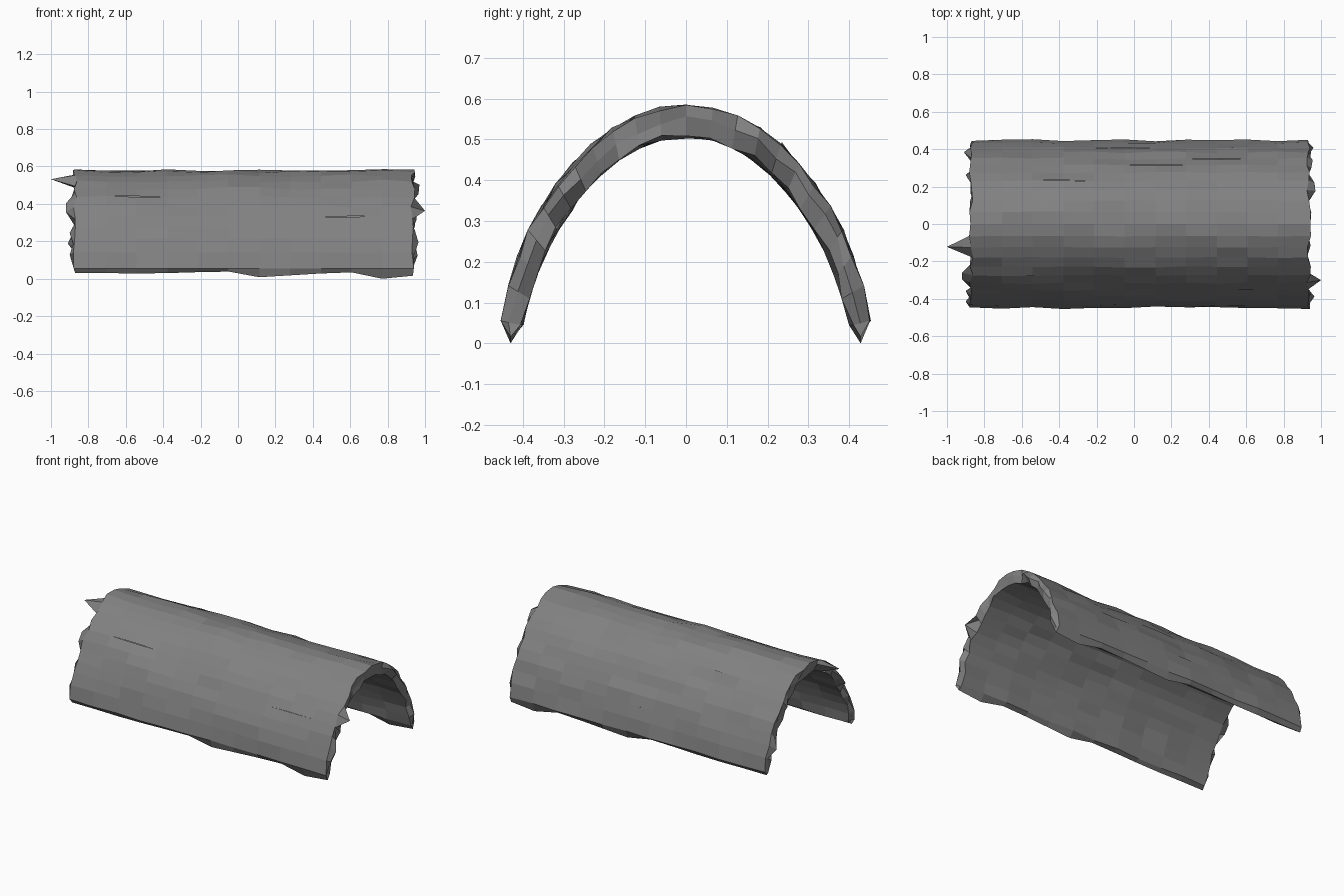
import bpy, bmesh, random

if "Cube" in bpy.data.objects:
    bpy.data.objects.remove(bpy.data.objects["Cube"])

random.seed(7)

# Half cross-sections (y, z), from crown down to the foot
OUTER = [(0, .578), (.065, .572), (.125, .552), (.18, .523), (.23, .483), (.275, .437),
         (.315, .387), (.35, .333), (.382, .275), (.408, .213), (.43, .14), (.448, .055)]
INNER = [(0, .510), (.06, .505), (.115, .484), (.165, .454), (.21, .418), (.248, .376),
         (.282, .331), (.315, .281), (.345, .227), (.368, .17), (.388, .11), (.405, .045)]
TIP_Z = [.03, .03, .028, .03, .035, .038, .008, .018, .028, .034, .0, .016]
STATIONS = 12
X0, X1 = -.87, .935


def mirrored(half):
    return [(-y, z) for y, z in half[:0:-1]] + half


def jitter(p, amount):
    # Push a profile point along the direction away from the log's axis
    y, z = p
    k = 1 + random.uniform(-amount, amount)
    return y * k, .05 + (z - .05) * k


outer, inner = mirrored(OUTER), mirrored(INNER)
n = len(outer)
bm = bmesh.new()

# Bark shell: one closed ring per station
rings = []
for i in range(STATIONS):
    end = i in (0, STATIONS - 1)
    x = X0 + (X1 - X0) * i / (STATIONS - 1)

    def vert(p, amount):
        y, z = jitter(p, amount)
        return bm.verts.new((x + (random.uniform(-.012, .012) if end else 0), y, z))

    out = [vert(p, .016) for p in outer]
    inn = [vert(p, .018) for p in inner]
    left = bm.verts.new((x, -.43, TIP_Z[i]))
    right = bm.verts.new((x, .428, TIP_Z[i]))
    rings.append((out, inn, left, right))

loops = [o + [r] + inn[::-1] + [l] for o, inn, l, r in rings]
for a, b in zip(loops, loops[1:]):
    for j in range(len(a)):
        k = (j + 1) % len(a)
        bm.faces.new((a[j], a[k], b[k], b[j]))

# Broken ends: a ragged ridge of splinters between outer and inner rim
SPLINTERS = {-1: {9: .13, 6: .05, 5: .05, 3: .03, 1: .03, 16: .03, 20: .04},
             1: {5: .065, 2: .03, 14: .035, 15: .03, 18: .02, 21: .025}}
for ring, side in ((rings[0], -1), (rings[-1], 1)):
    out, inn, left, right = ring
    ridge = [left]
    for j in range(n):
        p = out[j].co.lerp(inn[j].co, random.uniform(.3, .6))
        p.x = (X0 if side < 0 else X1) + side * SPLINTERS[side].get(j, random.uniform(-.01, .014))
        ridge.append(bm.verts.new(p))
    ridge.append(right)
    for rim in (out, inn):
        bm.faces.new((left, ridge[1], rim[0]))
        bm.faces.new((right, rim[-1], ridge[-2]))
        for j in range(n - 1):
            bm.faces.new((rim[j], ridge[j + 1], ridge[j + 2], rim[j + 1]))

bmesh.ops.recalc_face_normals(bm, faces=bm.faces)

# Thin lengthwise cracks: split two edges and pull the lips slightly apart
for i, j in ((2, 6), (6, 17), (5, 20), (9, 4), (3, 15), (8, 18)):
    path = [rings[k][0][j] for k in (i - 1, i, i + 1)]
    mid = path[1].co.copy()
    edges = [bm.edges.get((path[0], path[1])), bm.edges.get((path[1], path[2]))]
    bmesh.ops.split_edges(bm, edges=edges)
    lips = [v for v in bm.verts if (v.co - mid).length < 1e-6]
    if len(lips) > 1:
        lips[0].co.y *= 1.012
        lips[0].co.z *= 1.012

mesh = bpy.data.meshes.new("hollow_log_bark")
bm.to_mesh(mesh)
bm.free()
log = bpy.data.objects.new("hollow_log_bark", mesh)
bpy.context.collection.objects.link(log)

# Dark grey bark
bark = bpy.data.materials.new("dark_bark")
bark.diffuse_color = (.22, .22, .22, 1)
bark.use_nodes = True
bark.node_tree.nodes["Principled BSDF"].inputs["Base Color"].default_value = bark.diffuse_color
mesh.materials.append(bark)
